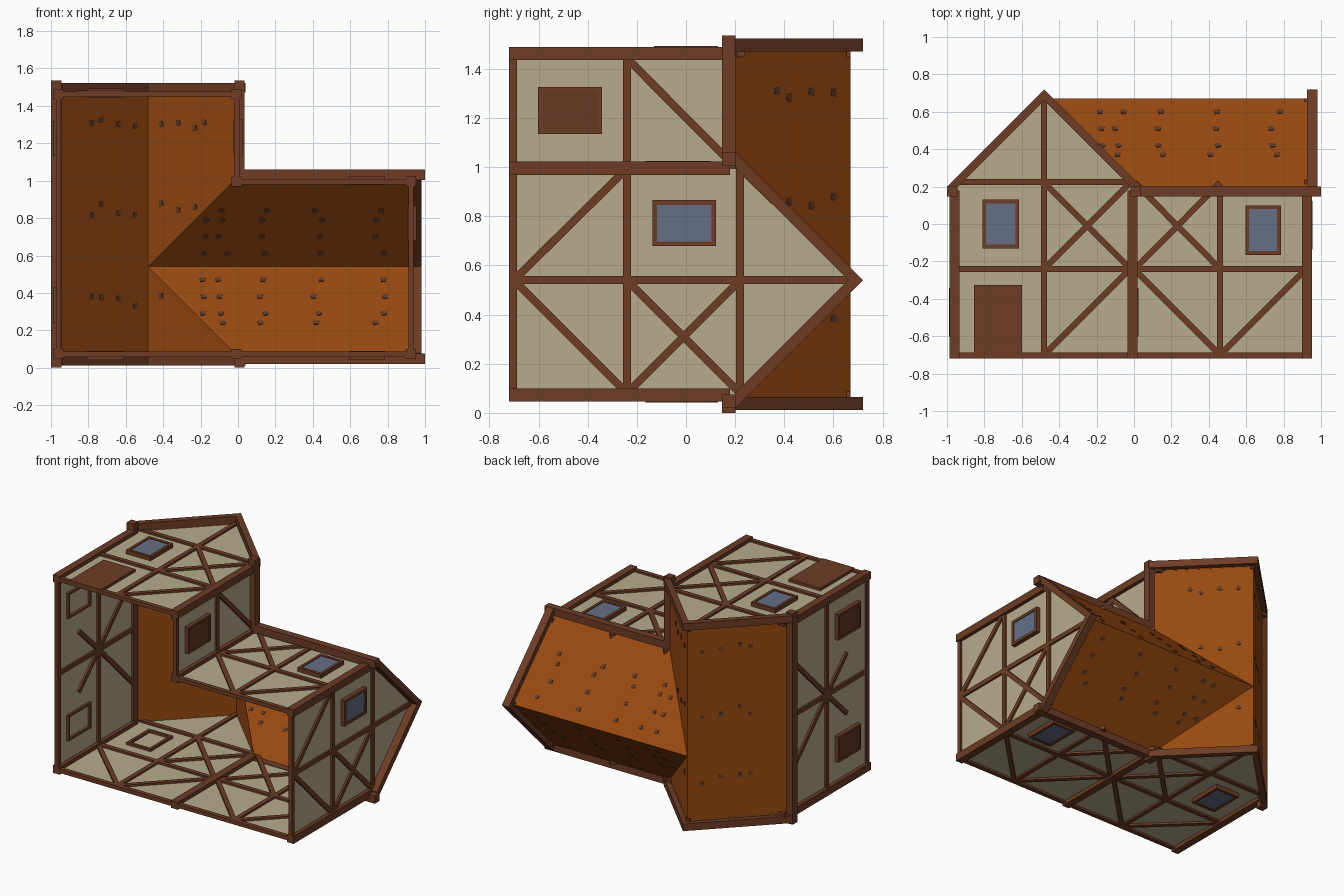
import bpy, bmesh, math, random
from mathutils import Vector

if "Cube" in bpy.data.objects:
    bpy.data.objects.remove(bpy.data.objects["Cube"])

random.seed(4)

def material(name, rgb):
    m = bpy.data.materials.new(name)
    m.diffuse_color = (*rgb, 1)
    m.use_nodes = True
    m.node_tree.nodes["Principled BSDF"].inputs["Base Color"].default_value = m.diffuse_color
    return m

CREAM = material("cream plaster", (0.47, 0.41, 0.265))
WOOD = material("brown timber", (0.155, 0.046, 0.018))
ROOF = material("orange brown roof", (0.31, 0.066, 0.005))
GLASS = material("blue grey glass", (0.13, 0.157, 0.24))
SHUTTER = material("shutter brown", (0.13, 0.04, 0.016))
TILE = material("dark loose tile", (0.11, 0.045, 0.022))

parts = {}

def part(name, mat):
    """Shared bmesh for a named part, made on first use."""
    if name not in parts:
        parts[name] = (bmesh.new(), mat)
    return parts[name][0]

def prism(bm, base, top):
    """Solid between two matching rings of points."""
    n = len(base)
    a = [bm.verts.new(p) for p in base]
    b = [bm.verts.new(p) for p in top]
    bm.faces.new(a[::-1])
    bm.faces.new(b)
    for i in range(n):
        bm.faces.new((a[i], a[(i + 1) % n], b[(i + 1) % n], b[i]))

def box(bm, x, y, z):
    ring = [(x[0], y[0]), (x[1], y[0]), (x[1], y[1]), (x[0], y[1])]
    prism(bm, [(*p, z[0]) for p in ring], [(*p, z[1]) for p in ring])

class Wall:
    """Wall plane: u runs along x or z, v runs along y, w points outwards."""
    def __init__(self, name, axis, c, out):
        self.name, self.axis, self.c, self.out = name, axis, c, out

    def at(self, u, v, w=0):
        d = self.c + self.out * w
        return (u, v, d) if self.axis == 'z' else (d, v, u)

    def panel(self, pts):
        bm = part(self.name + "_plaster", CREAM)
        bm.faces.new([bm.verts.new(self.at(*p)) for p in pts])

    def solid(self, pts, lo, hi, suffix, mat):
        prism(part(self.name + suffix, mat),
              [self.at(*p, lo) for p in pts], [self.at(*p, hi) for p in pts])

    def beam(self, u1, v1, u2, v2, width=0.032, depth=0.014):
        a, b = Vector((u1, v1)), Vector((u2, v2))
        d = (b - a).normalized() * width / 2
        n = Vector((-d.y, d.x))
        self.solid([a - n, b - n, b + n, a + n], -depth, depth, "_timbers", WOOD)

    def cross(self, u1, v1, u2, v2):
        self.beam(u1, v1, u2, v2)
        self.beam(u1, v2, u2, v1)

    def plate(self, u1, v1, u2, v2, lo, hi, suffix, mat):
        self.solid([(u1, v1), (u2, v1), (u2, v2), (u1, v2)], lo, hi, suffix, mat)

    def window(self, u, v, hu, hv, mat=GLASS, t=0.02):
        for s in (-1, 1):
            for lo, hi in (((u + s * hu, v - hv), (u + s * (hu - t), v + hv)),
                           ((u - hu + t, v + s * hv), (u + hu - t, v + s * (hv - t)))):
                self.plate(*lo, *hi, -0.018, 0.03, "_window_frames", WOOD)
        pane = "_glass" if mat is GLASS else "_shutters"
        self.plate(u - hu + t, v - hv + t, u + hu - t, v + hv - t, 0.017, 0.024, pane, mat)

    def barge(self, u, w0, w1, half=0.52, apex=0.72, drop=0.06):
        """Pair of sloping boards along the gable edge."""
        for s in (-1, 1):
            self.solid([(u, apex), (u + s * half, apex - half),
                        (u + s * (half - drop), apex - half), (u, apex - drop)],
                       w0, w1, "_barge_boards", WOOD)

# Plan lines: the house lies on its back, its open base facing -y
XL, XM, XR = -0.96, -0.007, 0.925
ZB, ZM, ZF = 0.0725, 0.995, 1.4625
XA, ZR = -0.48, 0.54          # ridge lines
LO, MID, TOP = -0.72, -0.24, 0.2

def gable(u1, u2, mid):
    return [(u1, LO), (u2, LO), (u2, TOP), (mid, 0.67), (u1, TOP)]

def rect(u1, u2):
    return [(u1, LO), (u2, LO), (u2, TOP), (u1, TOP)]

def rails(w, u1, u2, mid=None, top=TOP):
    w.beam(u1, -0.704, u2, -0.704)
    w.beam(u1, MID, u2, MID)
    if mid is not None:
        w.beam(mid, LO, mid, top)

# Main gable wall, with door
front = Wall("main_gable", 'z', ZF, 1)
front.panel(gable(XL, XM, XA))
# Long wall on the far side, carrying both wings
back = Wall("long_wall", 'z', ZB, -1)
back.panel(gable(XL, XM, XA))
back.panel(rect(XM, XR))
# Side wing wall
wing = Wall("wing_wall", 'z', ZM, 1)
wing.panel(rect(XM, XR))

for w in (front, back):
    rails(w, XL, XM, XA, 0.67)
    w.beam(XL, 0.225, XM, 0.225)
    w.cross(XA, 0.22, -0.02, MID)
    w.beam(XA, -0.7, -0.02, MID)
    w.window(-0.712, 0, 0.098, 0.13)
    w.barge(XA, 0.008, 0.06)
front.plate(-0.855, LO, -0.6, -0.325, -0.01, 0.02, "_door", WOOD)
back.beam(XA, -0.7, XL, MID)
for w in (wing, back):
    rails(w, XM, XR, 0.46)
    w.cross(0.005, 0.22, 0.46, MID)
    w.beam(0.0, MID, 0.46, -0.7)
    w.beam(0.46, -0.7, 0.92, MID)
    w.window(0.69, -0.033, 0.095, 0.132)

# Wing gable wall
side = Wall("wing_gable", 'x', XR, 1)
side.panel(gable(ZB, ZM, ZR))
rails(side, ZB, ZM, ZR, 0.67)
side.beam(ZB, 0.22, ZM, 0.22)
side.cross(0.08, MID, ZR, 0.22)
side.beam(ZR, -0.7, ZM, MID)
side.beam(ZR, -0.7, 0.08, MID)
side.window(0.772, -0.007, 0.094, 0.13)
side.barge(ZR, 0.0, 0.055)

# Short inner side wall
inner = Wall("inner_wall", 'x', XM, 1)
inner.panel(rect(ZM, ZF))
rails(inner, ZM, ZF)
inner.beam(ZF - 0.02, MID, 1.01, 0.19)
inner.window(1.23, -0.472, 0.096, 0.13, SHUTTER, 0.016)

# Long eave side wall
left = Wall("eave_wall", 'x', XL, -1)
left.panel(rect(ZB, ZF))
rails(left, ZB, ZF, 0.77)
for s in (-1, 1):
    left.beam(0.77, MID, 0.77 + s * 0.43, 0.19)
    left.beam(0.77, MID, 0.77 + s * 0.22, -0.47)
    left.window(0.78 + s * 0.445, -0.472, 0.094, 0.13, SHUTTER, 0.016)

# Corner posts
posts = part("corner_posts", WOOD)
for x, z in ((XL, ZB), (XL, ZF), (XM, ZF), (XM, ZM), (XM, ZB), (XR, ZM), (XR, ZB)):
    box(posts, (x - 0.027, x + 0.027), (LO, TOP - 0.02), (z - 0.027, z + 0.027))

# Eave beams
eaves = part("eave_beams", WOOD)
for x, z in (((-1.0, -0.945), (0, 1.535)), ((-0.02, 0.035), (1.0, 1.535)),
             ((-0.02, 0.035), (0, 0.075)), ((0, 1.0), (1.005, 1.06)),
             ((0, 1.0), (0.02, 0.075))):
    box(eaves, x, (0.147, 0.201), z)

# Roof slopes, height falling away evenly from each ridge
roof = part("roof", ROOF)
H, E = 0.67, 0.49
def slope(pts, height):
    roof.faces.new([roof.verts.new((x, height(x, z), z)) for x, z in pts])
main_h = lambda x, z: H - abs(x - XA)
wing_h = lambda x, z: H - abs(z - ZR)
slope([(XA - E, 0.05), (XA, 0.05), (XA, 1.5), (XA - E, 1.5)], main_h)
slope([(XA, ZR), (XA, 1.5), (XA + E, 1.5), (XA + E, ZR + E)], main_h)
slope([(XA, ZR), (XA, 0.05), (XA + E, 0.05)], main_h)
for s in (-1, 1):
    slope([(XA, ZR), (0.95, ZR), (0.95, ZR + s * E), (XA + E, ZR + s * E)], wing_h)

# Loose roof tiles: thin plates lying in each slope
tiles = part("roof_tiles", TILE)
def tile(along, d, s, main):
    ring = [(along + i * 0.016, d + j * 0.011)
            for i, j in ((-1, -.6), (-.4, -1), (1, -.7), (.8, .8), (-.7, 1))]
    def pos(a, e, lift):
        e, y = e + lift, H - e + lift
        return (XA + s * e, y, a) if main else (a, y, ZR + s * e)
    prism(tiles, [pos(*p, -0.003) for p in ring], [pos(*p, 0.003) for p in ring])

for s in (-1, 1):
    for d in (0.07, 0.16, 0.25, 0.3):
        for base in (0.35, 0.85, 1.3):
            z = base + random.uniform(-0.04, 0.04)
            if s < 0 or abs(z - ZR) > d + 0.03:
                tile(z, d, s, True)
        for base in (-0.17, -0.08, 0.14, 0.42, 0.76):
            x = base + random.uniform(-0.03, 0.03)
            if x - XA > d + 0.03:
                tile(x, d, s, False)

# Turn every part into an object
for name, (bm, mat) in parts.items():
    if not name.endswith("plaster") and name != "roof":
        bmesh.ops.recalc_face_normals(bm, faces=bm.faces)
    me = bpy.data.meshes.new(name)
    bm.to_mesh(me)
    bm.free()
    me.materials.append(mat)
    bpy.context.collection.objects.link(bpy.data.objects.new(name, me))
